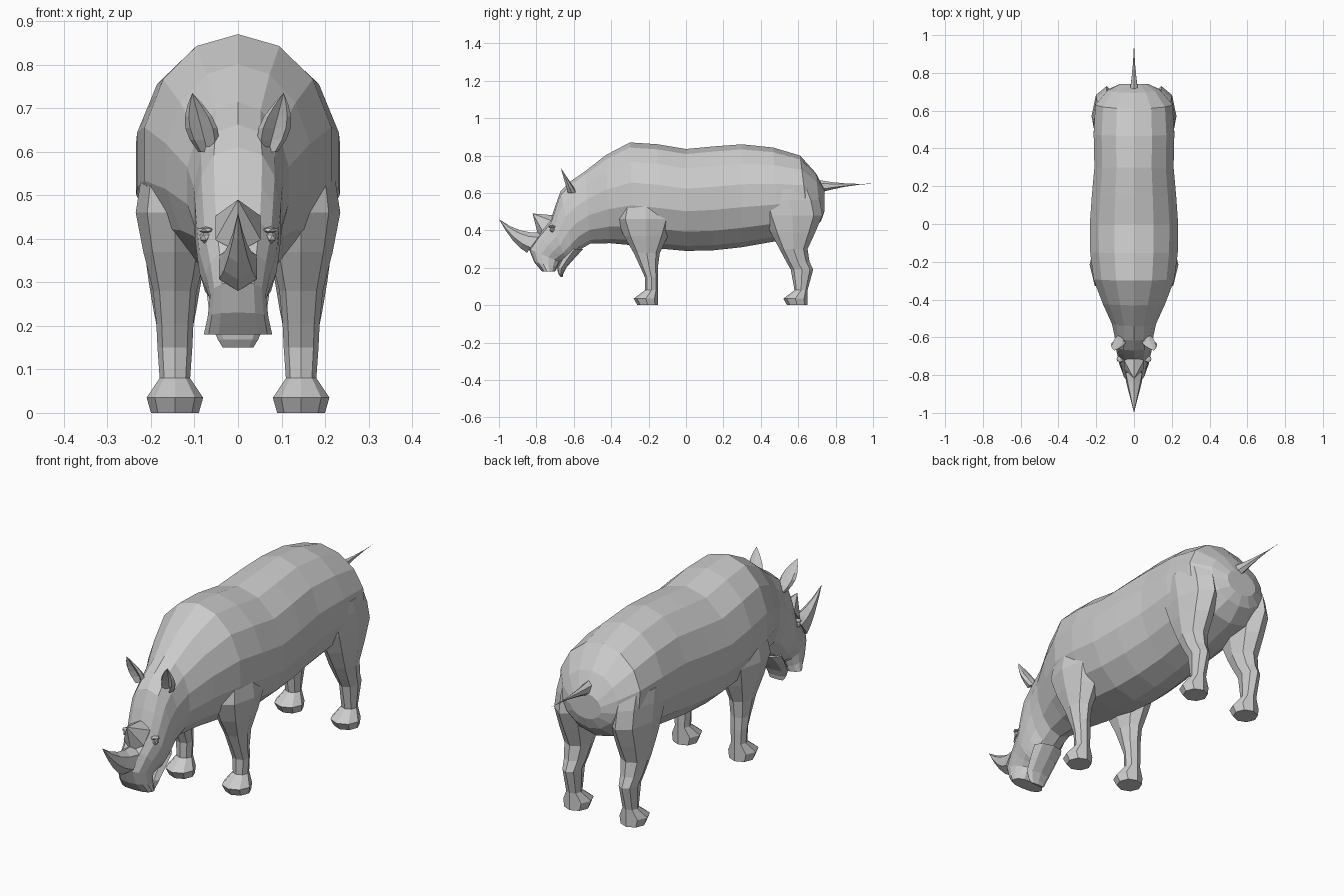
import bpy
import bmesh
from math import pi, sin, cos, copysign
from mathutils import Vector

default_cube = bpy.data.objects.get("Cube")
if default_cube:
    bpy.data.objects.remove(default_cube)

# One hide colour
hide = bpy.data.materials.new("grey_hide")
hide.use_nodes = True
hide.diffuse_color = (.6, .6, .6, 1)
hide.node_tree.nodes["Principled BSDF"].inputs["Base Color"].default_value = hide.diffuse_color


def finish(name, bm, mirror):
    """Turn a bmesh into a named object, optionally with a twin on the other side."""
    bmesh.ops.recalc_face_normals(bm, faces=bm.faces)
    mesh = bpy.data.meshes.new(name)
    bm.to_mesh(mesh)
    bm.free()
    mesh.materials.append(hide)
    part = bpy.data.objects.new(name, mesh)
    bpy.context.collection.objects.link(part)
    if mirror:
        part.modifiers.new("mirror", 'MIRROR')


def ring(top, low, half, side=0, power=1):
    """Cross-section between two (y, z) points; a lower power makes it boxier."""
    return Vector((*top, *low, half, side, power))


def smooth(keys):
    """Insert a curved in-between ring after every key ring."""
    result = []
    for before, start, end, after in zip(keys[:1] + keys, keys, keys[1:], keys[2:] + keys[-1:]):
        middle = (start + end) / 2
        result += [start, middle + (middle - (before + after) / 2) / 8]
    return result + keys[-1:]


def loft(name, rings, segments, mirror=False, hollow=0):
    """Skin the rings; hollow pushes the front line inwards."""
    bm = bmesh.new()
    loops = []
    for top_y, top_z, low_y, low_z, half, side, power in rings:
        top, low = Vector((0, top_y, top_z)), Vector((0, low_y, low_z))
        loop = []
        for step in range(segments * 2):
            angle = pi * step / segments
            across = copysign(abs(sin(angle)) ** power, sin(angle))
            down = (1 - cos(angle)) / 2 if step else hollow
            point = top.lerp(low, down)
            point.x = side + half * across
            loop.append(bm.verts.new(point))
        loops.append(loop)
    for upper, lower in zip(loops, loops[1:]):
        for i in range(len(upper)):
            bm.faces.new((upper[i - 1], upper[i], lower[i], lower[i - 1]))
    bm.faces.new(loops[0])
    bm.faces.new(loops[-1])
    bmesh.ops.remove_doubles(bm, verts=bm.verts, dist=.0005)
    finish(name, bm, mirror)


def spike(name, top, low, half, tip, sag=0, taper=1):
    """A tapering point that may sag along its length."""
    top, low, tip = Vector(top), Vector(low), Vector(tip)
    centre, spread = (top + low) / 2, (top - low) / 2
    rings = []
    for step in range(5):
        t = step / 4
        size = (1 - t) ** taper
        axis = centre.lerp(tip, t) - Vector((0, sag * t * (1 - t)))
        rings.append(ring(axis + spread * size, axis - spread * size, half * size))
    loft(name, rings, segments=3)


def leg(name, heel, keys):
    """A leg from (front, back, height, half width) keys, ending in a flared foot."""
    centre = .145
    rings = smooth([ring((front, height), (back, height), half, centre)
                    for front, back, height, half in keys])
    for height, length in ((.08, .07), (.035, .13), (0, .11)):
        rings.append(ring((heel - length, height), (heel, height), length / 2, centre))
    loft(name, rings, segments=4, mirror=True)


def ball(name, centre, radius, squash):
    """A small faceted ball, flattened in height, on each side."""
    bm = bmesh.new()
    verts = bmesh.ops.create_icosphere(bm, subdivisions=1, radius=radius)["verts"]
    bmesh.ops.scale(bm, verts=verts, vec=(1, 1, squash))
    bmesh.ops.translate(bm, verts=verts, vec=centre)
    finish(name, bm, mirror=True)


# Torso and head as one skin, from the rump to the upper lip
boxy = .7
body = [
    ring(top=(.74, .62), low=(.74, .5), half=.08),
    ring(top=(.61, .8), low=(.66, .39), half=.21),
    ring(top=(.3, .86), low=(.3, .31), half=.215),
    ring(top=(0, .835), low=(0, .29), half=.24),
    ring(top=(-.3, .87), low=(-.28, .32), half=.22),
    ring(top=(-.54, .715), low=(-.51, .33), half=.12),
    ring(top=(-.67, .61), low=(-.6, .26), half=.1, power=boxy),
    ring(top=(-.725, .45), low=(-.64, .24), half=.09, power=boxy),
    ring(top=(-.84, .3), low=(-.67, .23), half=.065, power=boxy),
    ring(top=(-.77, .18), low=(-.7, .18), half=.08, power=boxy),
]
loft("body_and_head", smooth(body), segments=7)

# Lower jaw, hanging behind the lip
jaw = [
    ring(top=(-.64, .3), low=(-.55, .3), half=.075),
    ring(top=(-.69, .2), low=(-.64, .2), half=.06),
    ring(top=(-.67, .15), low=(-.66, .15), half=.035),
]
loft("lower_jaw", smooth(jaw), segments=4)

# Horns and tail
spike("front_horn", top=(-.77, .39), low=(-.85, .28), half=.05, tip=(-1, .46), sag=.1)
spike("rear_horn", top=(-.7, .48), low=(-.79, .37), half=.06, tip=(-.82, .49))
spike("tail", top=(.7, .67), low=(.71, .6), half=.025, tip=(1, .65), taper=2)

# Legs, from inside the body down
leg("front_legs", heel=-.15, keys=[
    (-.32, -.1, .6, .06), (-.37, -.06, .46, .09), (-.28, -.14, .28, .05), (-.22, -.15, .15, .04)])
leg("hind_legs", heel=.65, keys=[
    (.38, .69, .62, .07), (.41, .73, .48, .08), (.5, .65, .3, .06), (.56, .68, .19, .04)])

# Ears: leaf shapes, hollow in front
ear_root, ear_tip = Vector((.07, -.61, .6)), Vector((.105, -.67, .735))
ear = []
for step in range(6):
    t = step / 5
    x, y, z = ear_root.lerp(ear_tip, t)
    depth = .03 * (1 - t)
    ear.append(ring(top=(y - depth, z), low=(y + depth, z), half=.037 * sin(pi * (.2 + .8 * t)), side=x))
loft("ears", ear, segments=4, mirror=True, hollow=.6)

# Eyes under raised lids
ball("eyes", centre=(.076, -.715, .403), radius=.014, squash=1)
ball("eyelids", centre=(.074, -.715, .42), radius=.02, squash=.4)
